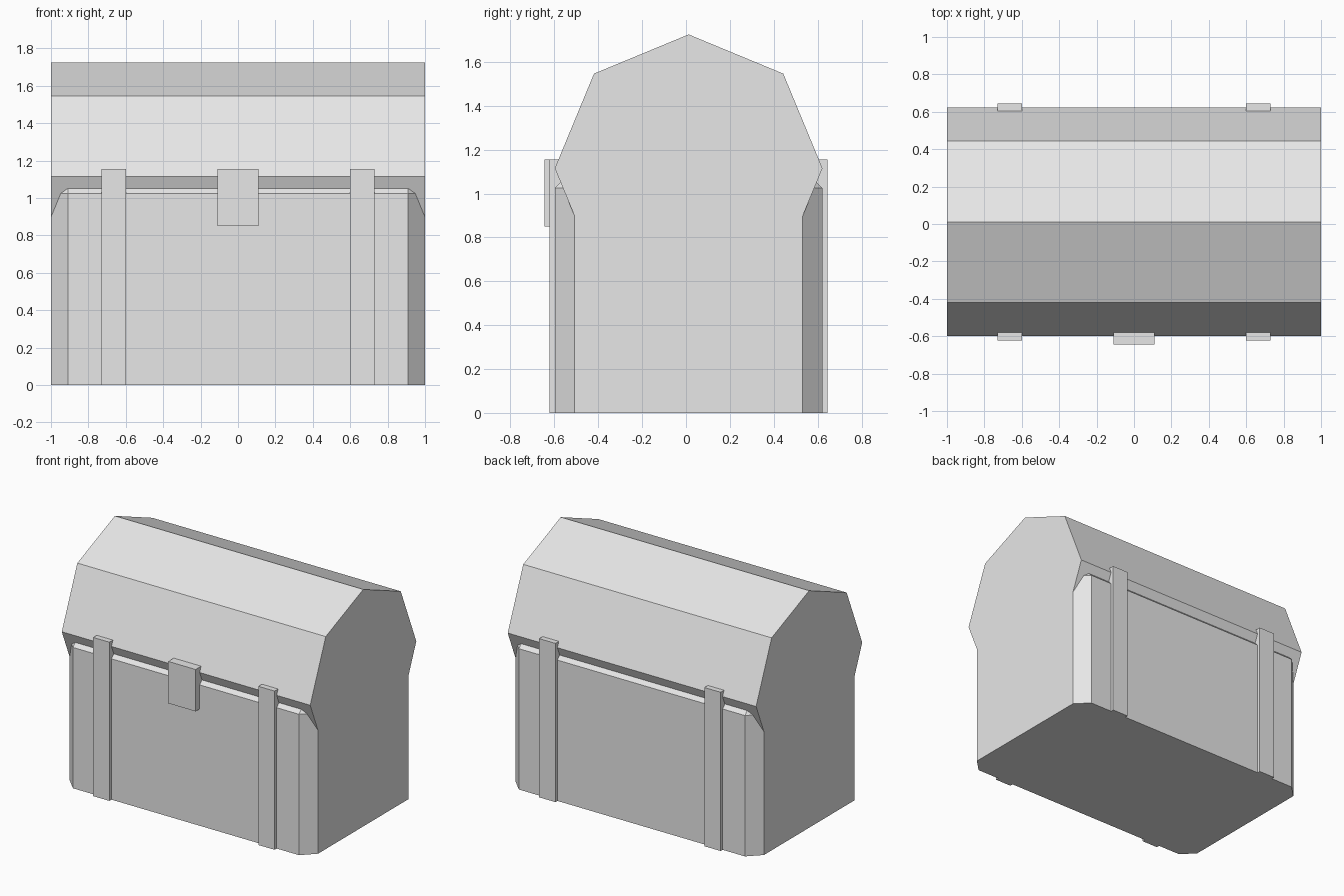
import bpy
import bmesh
import math
from mathutils import Matrix

cube = bpy.data.objects.get("Cube")
if cube:
    bpy.data.objects.remove(cube, do_unlink=True)

# Single plain material
grey = bpy.data.materials.new("light_grey")
grey.use_nodes = True
colour = (0.8, 0.8, 0.8, 1.0)
grey.diffuse_color = colour
grey.node_tree.nodes["Principled BSDF"].inputs["Base Color"].default_value = colour

CENTRE_Y = 0.012
HALF_DEPTH = 0.61
RIM_Z = 1.115
CHAMFER = 0.09


def finish(name, bm):
    bmesh.ops.recalc_face_normals(bm, faces=bm.faces)
    mesh = bpy.data.meshes.new(name)
    bm.to_mesh(mesh)
    bm.free()
    mesh.materials.append(grey)
    obj = bpy.data.objects.new(name, mesh)
    bpy.context.collection.objects.link(obj)
    return obj


def box_mesh(low, high):
    bm = bmesh.new()
    size = [b - a for a, b in zip(low, high)]
    middle = [(a + b) / 2 for a, b in zip(low, high)]
    matrix = Matrix.Translation(middle) @ Matrix.Diagonal((*size, 1))
    bmesh.ops.create_cube(bm, size=1, matrix=matrix)
    return bm


# Body: box with chamfered upright and top edges, flat base
body = box_mesh((-1, CENTRE_Y - HALF_DEPTH, 0), (1, CENTRE_Y + HALF_DEPTH, RIM_Z))
edges = [e for e in body.edges if max(v.co.z for v in e.verts) > 0.5]
bmesh.ops.bevel(body, geom=edges, offset=CHAMFER, segments=1,
                profile=0.5, affect='EDGES')
finish("chest_body", body)

# Lid: eight-sided barrel lying along x, its lower part sunk in the body
lid = bmesh.new()
lay_down = Matrix.Translation((0, CENTRE_Y, RIM_Z)) @ Matrix.Rotation(math.pi / 2, 4, 'Y')
bmesh.ops.create_cone(lid, cap_ends=True, segments=8, radius1=HALF_DEPTH,
                      radius2=HALF_DEPTH, depth=2, matrix=lay_down)
finish("barrel_lid", lid)

# Upright straps on the front and back
for side, x in (("right", -0.665), ("left", 0.665)):
    for face, near, far in (("front", -0.622, -0.56), ("back", 0.585, 0.645)):
        strap = box_mesh((x - 0.065, near, 0), (x + 0.065, far, 1.155))
        finish(f"{face}_{side}_strap", strap)

# Latch plate
finish("front_latch", box_mesh((-0.11, -0.645, 0.85), (0.11, -0.56, 1.155)))
